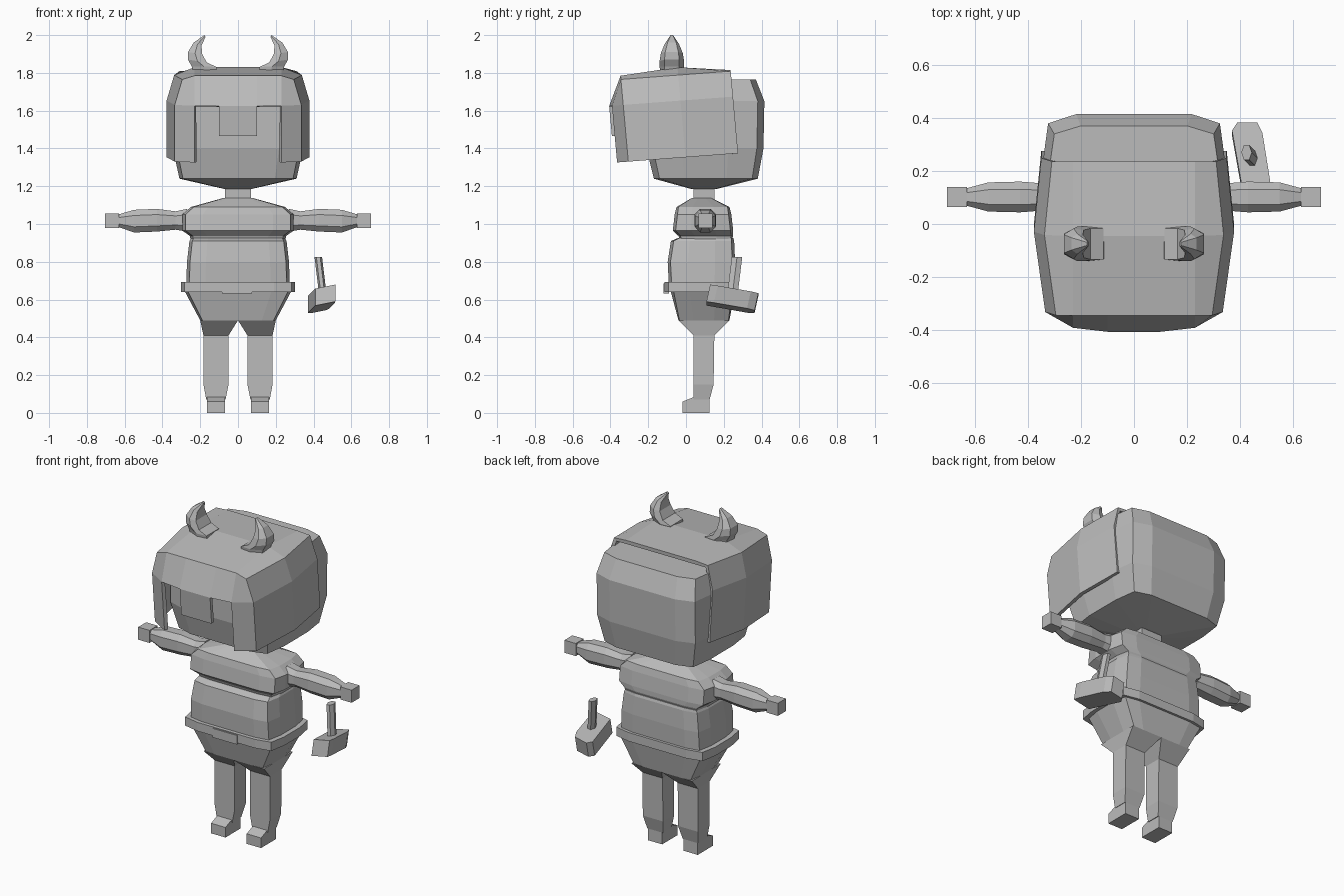
import bpy, bmesh, math
from mathutils import Vector

grey = bpy.data.materials.new("plain_grey")
grey.diffuse_color = (0.5, 0.5, 0.5, 1)


def finish(name, bm, mirror=False):
    bmesh.ops.recalc_face_normals(bm, faces=bm.faces)
    me = bpy.data.meshes.new(name)
    bm.to_mesh(me)
    bm.free()
    me.materials.append(grey)
    ob = bpy.data.objects.new(name, me)
    bpy.context.collection.objects.link(ob)
    if mirror:
        m = ob.modifiers.new("mirror", 'MIRROR')
        m.use_mirror_merge = False
    return ob


def loft(name, rings, mirror=False):
    """Skin a list of equal-length rings and cap both ends."""
    bm = bmesh.new()
    rows = [[bm.verts.new(p) for p in r] for r in rings]
    n = len(rows[0])
    for a, b in zip(rows, rows[1:]):
        for i in range(n):
            j = (i + 1) % n
            bm.faces.new((a[i], a[j], b[j], b[i]))
    bm.faces.new(rows[0])
    bm.faces.new(rows[-1])
    return finish(name, bm, mirror)


def rounded(z, hx, y0, y1, bulge):
    """Twelve-sided soft rectangle around x = 0."""
    cx, b = hx * 0.94, bulge
    q = (y1 - y0) * 0.3
    half = [(0.63 * hx, y0), (cx, y0 + b), (hx, y0 + q), (hx, y1 - q), (cx, y1 - b), (0.63 * hx, y1)]
    return [(x, y, z) for x, y in half] + [(-x, y, z) for x, y in reversed(half)]


def rect(z, x0, x1, y0, y1):
    return [(x0, y0, z), (x1, y0, z), (x1, y1, z), (x0, y1, z)]


# head and neck
loft("head", [rounded(*r) for r in [
    (1.185, 0.07, 0.03, 0.16, 0.01), (1.24, 0.31, -0.17, 0.38, 0.03),
    (1.40, 0.345, -0.21, 0.41, 0.035), (1.65, 0.345, -0.21, 0.415, 0.035),
    (1.765, 0.32, -0.17, 0.37, 0.03)]])
loft("neck", [rect(z, -0.07, 0.07, 0.04, 0.15) for z in (1.10, 1.22)])

# helmet: box grid open at the back and below, with a face opening and brow flap
XS = [-0.34, -0.23, -0.10, 0.10, 0.23, 0.34]
ZS = [1.33, 1.47, 1.63, 1.78]
bm = bmesh.new()
grid = {}


def hv(i, j, k):
    if (i, j, k) not in grid:
        x, z = XS[i], ZS[k]
        side, top = i in (0, 5), k == 3
        y = (-0.40, -0.02, 0.26)[j]
        if j == 0:
            y = -0.325 if side or top else -0.385 if i in (1, 4) else -0.40
        if side:
            x = math.copysign((0.335, 0.378, 0.35)[j] - 0.04 * top, x)
        if top and not side:
            z = (1.785, 1.83, 1.815)[j]
        else:
            z += 0.075 * (y + 0.33) - 0.015 * top
        y -= 0.09 * (z - 1.55)
        grid[i, j, k] = bm.verts.new((x, y, z))
    return grid[i, j, k]


for i in range(5):
    for j in range(2):      # crown
        bm.faces.new((hv(i, j, 3), hv(i + 1, j, 3), hv(i + 1, j + 1, 3), hv(i, j + 1, 3)))
    for k in range(3):      # face side: cheek strips, flap, brow
        if i in (0, 4) or k == 2 or (i == 2 and k == 1):
            bm.faces.new((hv(i, 0, k), hv(i + 1, 0, k), hv(i + 1, 0, k + 1), hv(i, 0, k + 1)))
for i in (0, 5):            # side walls
    for j in range(2):
        for k in range(3):
            bm.faces.new((hv(i, j, k), hv(i, j + 1, k), hv(i, j + 1, k + 1), hv(i, j, k + 1)))
helmet = finish("helmet", bm)
m = helmet.modifiers.new("thickness", 'SOLIDIFY')
m.thickness = 0.022
m.offset = -1

# horns: curled, tapering sections (outer x, z, inner x, z, half depth)
horn = []
for xo, zo, xi, zi, h in [(0.235, 1.80, 0.11, 1.80, 0.06), (0.245, 1.835, 0.115, 1.832, 0.065),
                          (0.265, 1.87, 0.165, 1.855, 0.065), (0.265, 1.91, 0.19, 1.90, 0.058),
                          (0.235, 1.96, 0.193, 1.945, 0.038), (0.178, 2.0, 0.172, 1.99, 0.01)]:
    horn.append([(xo, -0.075 - h * 0.6, zo), (xo, -0.075 + h * 0.6, zo),
                 ((xo + xi) / 2, -0.075 + h, (zo + zi) / 2), (xi, -0.075 + h * 0.9, zi),
                 (xi, -0.075 - h * 0.9, zi), ((xo + xi) / 2, -0.075 - h, (zo + zi) / 2)])
loft("horn", horn, True)

# torso
loft("chest", [rounded(*r) for r in [
    (0.91, 0.25, -0.03, 0.24, 0.01), (0.937, 0.255, -0.04, 0.25, 0.01),
    (0.965, 0.295, -0.07, 0.25, 0.015), (1.05, 0.295, -0.06, 0.24, 0.015),
    (1.09, 0.25, -0.05, 0.23, 0.01), (1.137, 0.08, 0.03, 0.135, 0.0)]])
loft("belly", [rounded(*r) for r in [
    (0.66, 0.275, -0.09, 0.255, 0.015), (0.80, 0.27, -0.097, 0.26, 0.015),
    (0.91, 0.257, -0.08, 0.255, 0.015), (0.925, 0.25, -0.045, 0.25, 0.01)]])
loft("belt", [rounded(z, 0.302, -0.113, 0.272, 0.02) for z in (0.64, 0.692)])
loft("buckle", [rect(z, -0.085, 0.075, -0.118, -0.09) for z in (0.632, 0.686)])
loft("pelvis", [rounded(*r) for r in [
    (0.49, 0.20, -0.04, 0.23, 0.005), (0.64, 0.28, -0.08, 0.258, 0.015),
    (0.66, 0.28, -0.08, 0.258, 0.015)]])

# legs and feet
loft("leg", [rect(*r) for r in [
    (0.49, 0.0, 0.20, -0.04, 0.23), (0.41, 0.05, 0.183, 0.04, 0.15),
    (0.15, 0.05, 0.183, 0.04, 0.146), (0.07, 0.066, 0.168, 0.04, 0.125)]], True)
loft("foot", [[(x, 0.125, 0), (x, -0.018, 0), (x, -0.018, 0.06), (x, 0.04, 0.083), (x, 0.125, 0.083)]
              for x in (0.07, 0.165)], True)

# arms and hands: chamfered sections along x (x, half depth, z low, z high)
arm = []
for x, hy, z0, z1 in [(0.27, 0.055, 0.96, 1.08), (0.33, 0.05, 0.97, 1.067), (0.43, 0.058, 0.96, 1.08),
                      (0.55, 0.055, 0.955, 1.075), (0.635, 0.032, 0.985, 1.05)]:
    c, h = (z0 + z1) / 2, (z1 - z0) / 2
    arm.append([(x, 0.102 + hy * a, c + h * b) for a, b in
                [(1, .5), (.5, 1), (-.5, 1), (-1, .5), (-1, -.5), (-.5, -1), (.5, -1), (1, -.5)]])
loft("arm", arm, True)
loft("hand", [[(x, 0.065, 0.98), (x, 0.14, 0.98), (x, 0.14, 1.055), (x, 0.065, 1.055)]
              for x in (0.63, 0.705)], True)

# hammer: tilted slab with one rounded end, and a leaning six-sided handle
plan = [(0.41, 0.12), (0.515, 0.12), (0.513, 0.16), (0.485, 0.335), (0.465, 0.375),
        (0.39, 0.375), (0.37, 0.345), (0.378, 0.30)]
loft("hammer_head", [[(x, y + dy, z - 0.14 * (y - 0.13) + 0.2 * (x - 0.45)) for x, y in plan]
                     for z, dy in ((0.575, -0.012), (0.665, 0.008))])
loft("hammer_handle", [[(cx + 0.02 * math.cos(a * math.pi / 3), cy + 0.032 * math.sin(a * math.pi / 3), cz)
                        for a in range(6)] for cx, cy, cz in [(0.45, 0.245, 0.62), (0.425, 0.27, 0.825)]])
